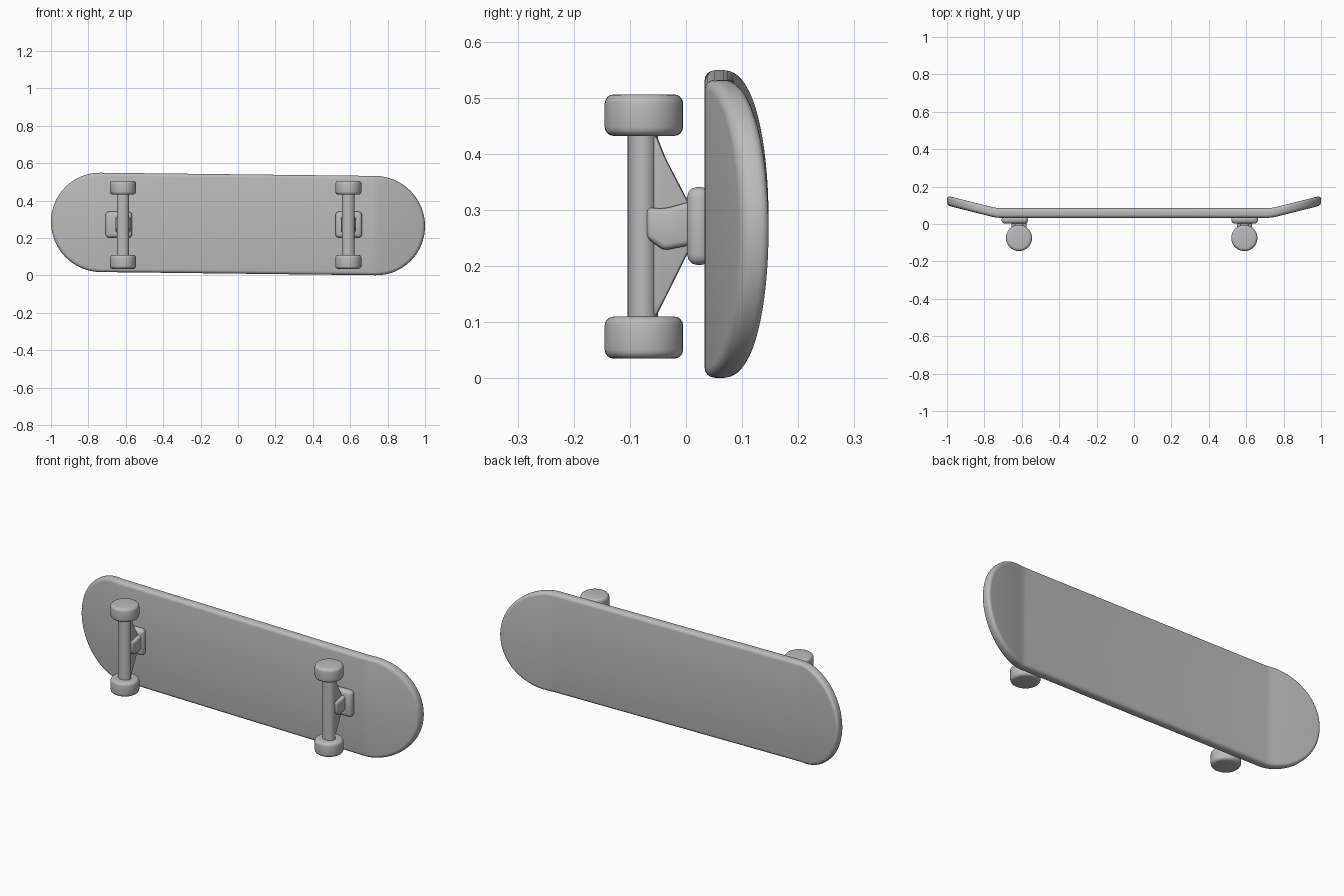
import bpy, bmesh, math
from mathutils import Vector, Matrix

cube = bpy.data.objects.get("Cube")
if cube:
    bpy.data.objects.remove(cube, do_unlink=True)

grey = bpy.data.materials.new("plain_grey")
grey.use_nodes = True
grey.diffuse_color = (0.5, 0.5, 0.5, 1)
bsdf = next(n for n in grey.node_tree.nodes if n.type == 'BSDF_PRINCIPLED')
bsdf.inputs["Base Color"].default_value = (0.5, 0.5, 0.5, 1)
bsdf.inputs["Roughness"].default_value = 0.7


def finish(bm, name, angle=30):
    """Turn a bmesh into a shaded, coloured object."""
    bmesh.ops.recalc_face_normals(bm, faces=bm.faces)
    mesh = bpy.data.meshes.new(name)
    bm.to_mesh(mesh)
    bm.free()
    mesh.materials.append(grey)
    obj = bpy.data.objects.new(name, mesh)
    bpy.context.collection.objects.link(obj)
    bpy.ops.object.select_all(action='DESELECT')
    obj.select_set(True)
    bpy.context.view_layer.objects.active = obj
    bpy.ops.object.shade_smooth_by_angle(angle=math.radians(angle))
    return obj


def bevel(bm, edges, width, segments=3):
    bmesh.ops.bevel(bm, geom=edges, offset=width, segments=segments,
                    profile=0.5, affect='EDGES', clamp_overlap=True)


def prism(points, depth):
    """Extrude an outline of 3D points along the depth vector."""
    bm = bmesh.new()
    face = bm.faces.new([bm.verts.new(p) for p in points])
    new = bmesh.ops.extrude_face_region(bm, geom=[face])["geom"]
    verts = [g for g in new if isinstance(g, bmesh.types.BMVert)]
    bmesh.ops.translate(bm, vec=depth, verts=verts)
    return bm


def box(name, lo, hi, width):
    bm = bmesh.new()
    lo, hi = Vector(lo), Vector(hi)
    size = hi - lo
    bmesh.ops.create_cube(bm, size=1, matrix=Matrix.Translation((lo + hi) / 2)
                          @ Matrix.Diagonal((*size, 1)))
    bevel(bm, bm.edges[:], width)
    return finish(bm, name)


def drum(name, x, y, z0, z1, rx, ry, width):
    """Upright cylinder with rounded rims."""
    bm = bmesh.new()
    bmesh.ops.create_cone(bm, cap_ends=True, segments=32, radius1=1, radius2=1, depth=1,
                          matrix=Matrix.Translation((x, y, (z0 + z1) / 2))
                          @ Matrix.Diagonal((rx, ry, z1 - z0, 1)))
    if width:
        rims = [e for e in bm.edges if abs(e.verts[0].co.z - e.verts[1].co.z) < 1e-5]
        bevel(bm, rims, width, 4)
    return finish(bm, name)


# Deck: rounded-end board, rims softened, both ends kicked back
BEND, HALF, MID_Z, SKEW = 0.735, 0.2655, 0.275, -0.0117
outline = []
for side in (1, -1):
    for i in range(33):
        a = side * math.pi / 2 - math.pi * i / 32
        outline.append((side * BEND + 0.265 * math.cos(a), 0.033, HALF * math.sin(a))
                       if side == 1 else
                       (-BEND + 0.265 * math.cos(a), 0.033, HALF * math.sin(a)))
deck = prism(outline, Vector((0, 0.052, 0)))
rims = [e for e in deck.edges if abs(e.verts[0].co.y - e.verts[1].co.y) < 1e-5]
bevel(deck, rims, 0.018, 4)
for x in (-0.755, -0.735, -0.715, 0, 0.715, 0.735, 0.755):
    bmesh.ops.bisect_plane(deck, geom=deck.verts[:] + deck.edges[:] + deck.faces[:],
                           plane_co=(x, 0, 0), plane_no=(1, 0, 0))
for v in deck.verts:
    past = abs(v.co.x) - 0.715
    if past > 0:
        v.co.y += 0.25 * (past - 0.02) if past > 0.0399 else 0.25 * past * past / 0.08
    v.co.z += MID_Z + SKEW * v.co.x
finish(deck, "deck", 35)

# Trucks and wheels, one set near each end
AXLE_Y, MID = -0.077, 0.271
for label, x, plate_x in (("right", -0.615, -0.637), ("left", 0.59, 0.592)):
    box(f"{label}_base_plate", (plate_x - 0.071, 0.002, 0.202),
        (plate_x + 0.071, 0.045, 0.341), 0.018)
    drum(f"{label}_axle", x, AXLE_Y, 0.09, 0.45, 0.033, 0.027, 0)
    # Tapered web between axle and plate
    web = prism([(x - 0.022, y, z) for y, z in (
        (-0.075, 0.435), (-0.052, 0.432), (-0.036, 0.392), (0.004, 0.315), (0.004, 0.225),
        (-0.034, 0.148), (-0.052, 0.112), (-0.075, 0.108))], Vector((0.044, 0, 0)))
    bevel(web, web.edges[:], 0.006, 2)
    finish(web, f"{label}_hanger_web")
    # Thick central arm
    arm = prism([(x - 0.04, y, z) for y, z in (
        (-0.07, 0.305), (-0.04, 0.302), (0.012, 0.316), (0.012, 0.238),
        (-0.04, 0.228), (-0.07, 0.25))], Vector((0.08, 0, 0)))
    bevel(arm, arm.edges[:], 0.01, 3)
    finish(arm, f"{label}_hanger_arm")
    for end, z0, z1 in (("lower", 0.035, 0.11), ("upper", 0.432, 0.506)):
        drum(f"{label}_{end}_wheel", x, AXLE_Y + 0.002, z0, z1, 0.07, 0.07, 0.016)
